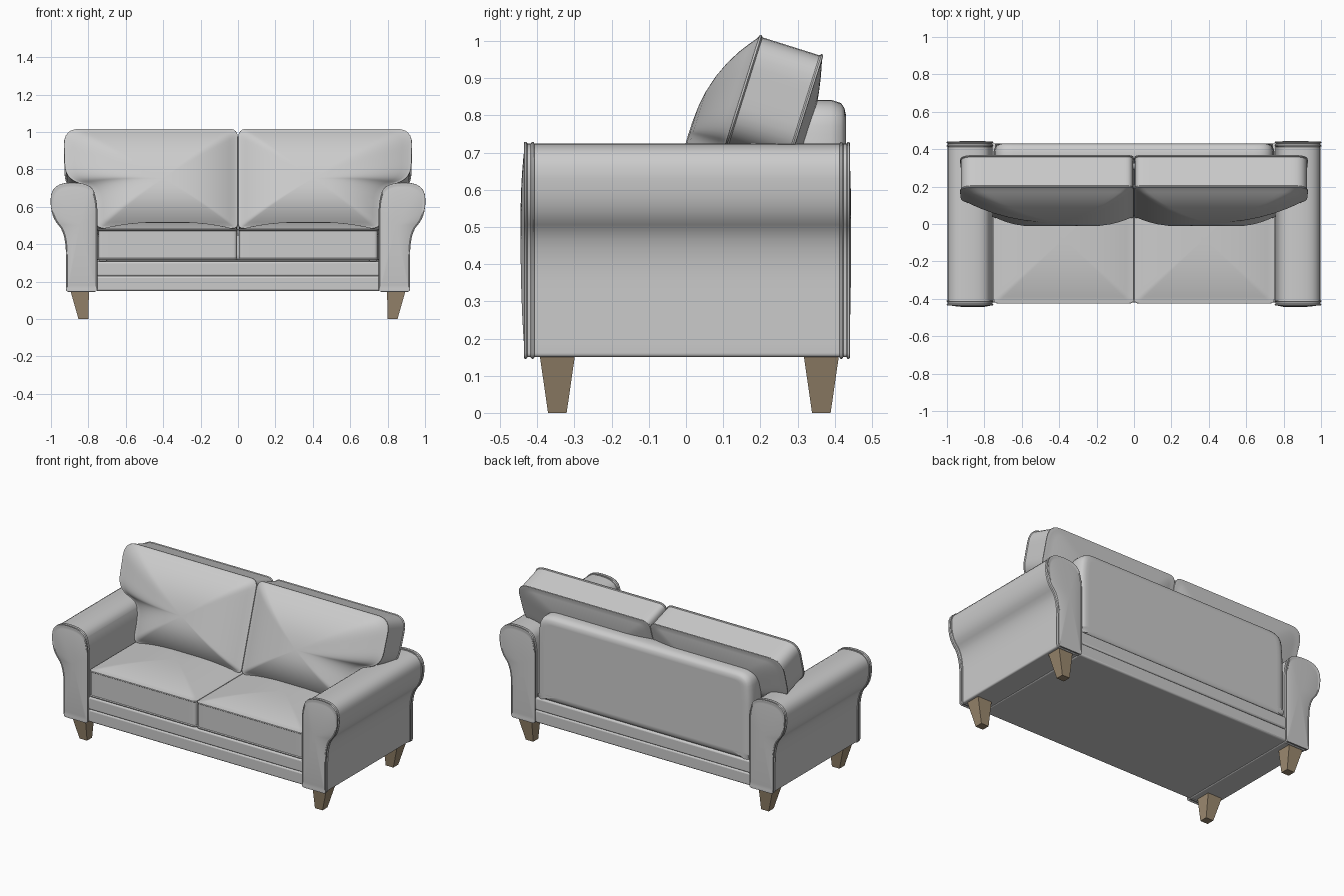
import bpy, bmesh, math
from mathutils import Vector

if "Cube" in bpy.data.objects:
    bpy.data.objects.remove(bpy.data.objects["Cube"])

BEAD = [(0, -.003), (.004, -.002), (.005, .003), (0, .007)]     # piped seam
SOFT = [(-.04, 0), (-.022, .004), (-.009, .013), (0, .04)]       # rounded edge
PLAIN = [(0, 0)]


def rounded(pts, seg=.035):
    """Closed outline from (x, y, radius) corners, evenly subdivided."""
    raw = []
    for i, (x, y, r) in enumerate(pts):
        p = Vector((x, y))
        a = Vector(pts[i - 1][:2]) - p
        b = Vector(pts[(i + 1) % len(pts)][:2]) - p
        a = p + a.normalized() * min(r, a.length * .49)
        b = p + b.normalized() * min(r, b.length * .49)
        for k in range(7):
            t = k / 6
            raw.append(a * (1 - t) ** 2 + p * 2 * t * (1 - t) + b * t * t)
    out = []
    for i, p in enumerate(raw):
        q = raw[(i + 1) % len(raw)]
        n = max(1, math.ceil((q - p).length / seg))
        out += [p.lerp(q, k / n) for k in range(n)]
    return out


def finish(name, bm, mirror=True, bevel=0, smooth=True):
    bmesh.ops.recalc_face_normals(bm, faces=bm.faces)
    me = bpy.data.meshes.new(name)
    bm.to_mesh(me)
    bm.free()
    ob = bpy.data.objects.new(name, me)
    bpy.context.collection.objects.link(ob)
    bpy.ops.object.select_all(action='DESELECT')
    ob.select_set(True)
    bpy.context.view_layer.objects.active = ob
    if smooth:
        bpy.ops.object.shade_smooth_by_angle(angle=math.radians(40))
    if bevel:
        m = ob.modifiers.new("bevel", 'BEVEL')
        m.width, m.segments = bevel, 3
    if mirror:
        m = ob.modifiers.new("mirror", 'MIRROR')
        m.use_mirror_merge = False
    return ob


def padded(name, outline, centre, place, thick, front=0, back=0, edge=BEAD, mirror=True):
    """Boxed pad: domed front, side band and domed back; place maps (u, v, depth)."""
    c, n = Vector(centre), len(outline)
    normals = []
    for i in range(n):
        d = outline[(i + 1) % n] - outline[i - 1]
        normals.append(Vector((d.y, -d.x)).normalized())
    ts = [.1, .25, .4, .55, .7, .82, .91, .97]
    rings = [(t, edge[0][0], -front * (1 - t ** 2.5)) for t in ts]
    rings += [(1, o, w) for o, w in edge]
    rings += [(1, o, thick - w) for o, w in reversed(edge)]
    rings += [(t, edge[0][0], thick + back * (1 - t ** 2.5)) for t in reversed(ts)]
    bm = bmesh.new()
    loops = []
    for t, o, w in rings:
        loop = []
        for p, nm in zip(outline, normals):
            q = c + (p + nm * o - c) * t
            loop.append(bm.verts.new(place(q.x, q.y, w)))
        loops.append(loop)
    for a, b in zip(loops, loops[1:]):
        for i in range(n):
            j = (i + 1) % n
            bm.faces.new((a[i], a[j], b[j], b[i]))
    for loop, w in ((loops[0], -front), (loops[-1], thick + back)):
        v = bm.verts.new(place(c.x, c.y, w))
        for i in range(n):
            bm.faces.new((loop[i], loop[(i + 1) % n], v))
    return finish(name, bm, mirror)


def block(name, lo, hi, mirror=False, bevel=0, foot=None):
    """Box; foot = (x0, x1, y0, y1) replaces the bottom rectangle."""
    bm = bmesh.new()
    bmesh.ops.create_cube(bm, size=1)
    for v in bm.verts:
        s = [int(k > 0) for k in v.co]
        low = foot and not s[2]
        v.co = [foot[2 * i + s[i]] if low and i < 2 else (lo, hi)[s[i]][i] for i in range(3)]
    return finish(name, bm, mirror, bevel, smooth=bool(bevel))


# Rolled arms with piped end panels
arm = rounded([(.757, .15, .012), (.915, .15, .012), (.915, .46, .12), (.997, .55, .08),
               (.997, .724, .1), (.79, .724, .09), (.757, .63, .06)])
padded("arm", arm, (.845, .5), lambda u, v, w: (u, w - .43, v), .86, edge=PLAIN)
padded("arm_front_panel", arm, (.845, .5), lambda u, v, w: (u, w - .433, v), .022, .012)
padded("arm_back_panel", arm, (.845, .5), lambda u, v, w: (u, .438 - w, v), .022, .006)

# Base rails
block("lower_rail", (-.76, -.42, .15), (.76, .43, .229), bevel=.01)
block("upper_rail", (-.76, -.42, .229), (.76, .43, .308), bevel=.01)

# Back frame
frame = rounded([(-.75, .30, .01), (.75, .30, .01), (.75, .70, .05), (.735, .842, .09),
                 (-.735, .842, .09), (-.75, .70, .05)])
padded("back_frame", frame, (0, .57), lambda u, v, w: (u, .29 + w, v), .14,
       edge=SOFT, mirror=False)

# Seat cushions
seat = rounded([(.006, -.42, .02), (.746, -.42, .02), (.746, .28, .02), (.006, .28, .02)])
padded("seat_cushion", seat, (.376, -.08), lambda u, v, w: (u, v, .478 - w), .16, .042)

# Leaning back cushions, notched around the arms
back = rounded([(.006, .49, .02), (.752, .49, .03), (.757, .70, .09), (.92, .755, .07),
                (.928, 1.012, .08), (.006, 1.012, .04)])


def lean(u, v, w):
    return (u, .2 + (v - 1.015) * .315 + w * .954, v - w * .3)


padded("back_cushion", back, (.40, .72), lean, .175, .105, .035)

# Tapered legs
wood = bpy.data.materials.new("wood")
wood.diffuse_color = (.33, .25, .16, 1)
wood.use_nodes = True
wood.node_tree.nodes["Principled BSDF"].inputs["Base Color"].default_value = wood.diffuse_color
for name, y in (("front_leg", -.346), ("back_leg", .364)):
    leg = block(name, (.797, y - .047, 0), (.896, y + .047, .152), mirror=True,
                foot=(.8, .853, y - .025, y + .025))
    leg.data.materials.append(wood)
